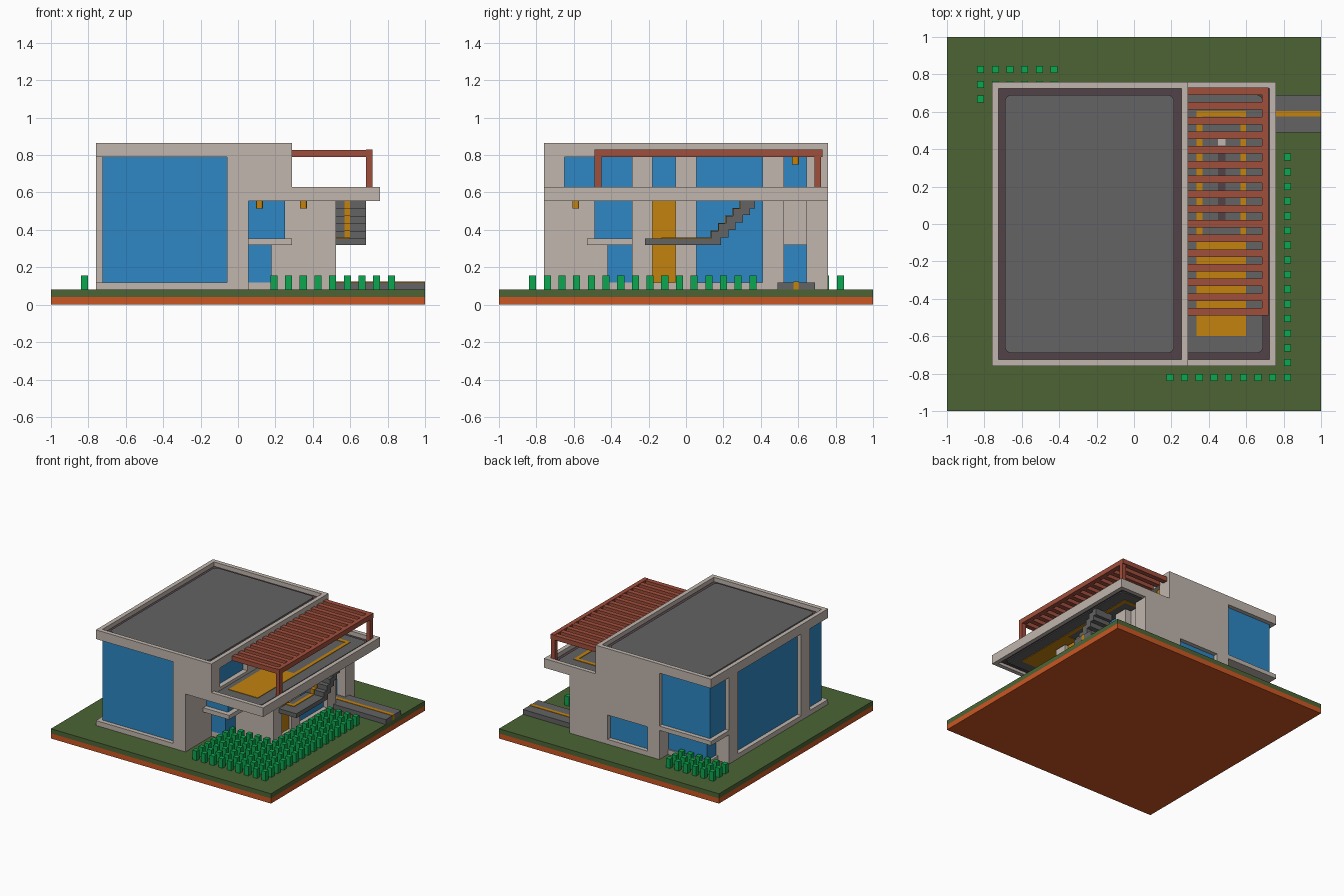
import bpy
import bmesh

default = bpy.data.objects.get("Cube")
if default:
    bpy.data.objects.remove(default, do_unlink=True)


def material(name, red, green, blue):
    def linear(c):
        c /= 255
        return c / 12.92 if c < 0.04 else ((c + 0.055) / 1.055) ** 2.4
    colour = (linear(red), linear(green), linear(blue), 1)
    mat = bpy.data.materials.new(name)
    mat.use_nodes = True
    mat.diffuse_color = colour
    mat.node_tree.nodes["Principled BSDF"].inputs["Base Color"].default_value = colour
    return mat


WALL = material("warm grey plaster", 192, 182, 173)
GLASS = material("blue glass", 45, 135, 196)
GRASS = material("grass green", 76, 100, 53)
EARTH = material("orange earth", 203, 86, 35)
PAVING = material("dark grey paving", 99, 99, 99)
GUTTER = material("dark plum gutter", 82, 66, 72)
OCHRE = material("ochre accent", 194, 130, 14)
TIMBER = material("red timber", 160, 78, 60)
LEAF = material("hedge green", 12, 166, 78)

# Shared storey heights and outline planes
LAWN, BASE, MID, MID_TOP = 0.08, 0.12, 0.32, 0.355
SLAB, DECK, EAVE, TOP = 0.555, 0.63, 0.79, 0.865
OUT, RIM = 0.76, 0.725
HOUSE, WING, CORE = 0.29, 0.525, 0.055


def boxes(name, mat, extents, corner=0):
    """One object made from axis-aligned boxes, optionally with rounded plan corners."""
    bm = bmesh.new()
    for x, y, z in extents:
        verts = bmesh.ops.create_cube(bm, size=1)["verts"]
        for v in verts:
            v.co = [span[1] if c > 0 else span[0] for c, span in zip(v.co, (x, y, z))]
    if corner:
        upright = [e for e in bm.edges if abs(e.verts[0].co.z - e.verts[1].co.z) > 0.001]
        bmesh.ops.bevel(bm, geom=upright, offset=corner, segments=4, profile=0.5, affect='EDGES')
    mesh = bpy.data.meshes.new(name)
    bm.to_mesh(mesh)
    bm.free()
    mesh.materials.append(mat)
    obj = bpy.data.objects.new(name, mesh)
    bpy.context.collection.objects.link(obj)
    return obj


def box(name, mat, x, y, z, corner=0):
    return boxes(name, mat, [(x, y, z)], corner)


# Plot
box("earth_layer", EARTH, (-1, 1), (-1, 1), (0, 0.042))
box("lawn", GRASS, (-1, 1), (-1, 1), (0.042, LAWN))
box("driveway", PAVING, (0.4, 1), (0.49, 0.69), (LAWN, BASE))
box("driveway_stripe", OCHRE, (0.4, 1.001), (0.575, 0.605), (LAWN, BASE + 0.003))

# Foundations
box("main_foundation", WALL, (-OUT, CORE), (-OUT, WING), (LAWN, BASE))
box("wing_foundation", WALL, (0, WING), (-HOUSE, OUT), (LAWN, BASE))
box("bay_foundation", WALL, (0, 0.18), (-0.42, 0), (LAWN, BASE))
box("corner_foundation", WALL, (-0.66, 0), (0, 0.65), (LAWN, BASE))

# Glazed volumes
box("main_glazing", GLASS, (-RIM, 0), (-RIM, 0.48), (BASE, EAVE))
box("corner_upper_glazing", GLASS, (-RIM, -0.2), (0.4, RIM), (MID_TOP, EAVE))
box("corner_lower_glazing", GLASS, (-0.64, -0.2), (0.4, 0.64), (BASE, MID))
box("bay_upper_glazing", GLASS, (0, 0.25), (-0.49, -0.2), (MID_TOP, SLAB))
box("bay_lower_glazing", GLASS, (0, 0.18), (-0.42, -0.2), (BASE, MID))
box("upper_side_glazing", GLASS, (0, 0.25), (-0.7, 0.48), (DECK, EAVE))
box("wing_glazing", GLASS, (0.2, 0.49), (0, 0.48), (BASE, SLAB))
box("back_window", GLASS, (-0.2, 0.2), (0.6, RIM), (BASE, MID))
box("upper_porch_glazing", GLASS, (0, 0.18), (0.5, 0.7), (DECK, EAVE))
box("porch_glazing", GLASS, (0.2, 0.45), (0.5, 0.7), (BASE, MID))
box("porch_panel", WALL, (0.2, 0.47), (0.5, 0.7), (MID, SLAB))
box("entrance_door", OCHRE, (0.3, 0.5), (-0.2, 0), (BASE, SLAB))

# Mid-level balcony slabs
box("bay_balcony", WALL, (0, HOUSE), (-0.53, -0.2), (MID, MID_TOP))
box("corner_balcony", WALL, (-OUT, -0.2), (0.45, OUT), (MID, MID_TOP))

# Walls and piers
box("front_pier", WALL, (-0.06, CORE), (-OUT, -0.2), (LAWN, EAVE))
box("front_upper_wall", WALL, (-0.06, HOUSE), (-OUT, -0.65), (SLAB, EAVE))
for side, (low, high) in (("front", (-WING, -0.41)), ("back", (0.41, WING))):
    box("left_pier_" + side, WALL, (-OUT, -0.6), (low, high), (LAWN, EAVE))
box("wing_front_wall", WALL, (0, WING), (-HOUSE, -0.18), (LAWN, SLAB))
for span in ((-HOUSE, -0.18), (-CORE, CORE), (0.41, WING), (0.645, OUT)):
    box("upper_pier", WALL, (0.1, HOUSE), span, (SLAB, EAVE))
    box("wing_pier", WALL, (0.3, WING), span, (LAWN, SLAB))
boxes("back_wall", WALL, [
    ((-HOUSE, -0.18), (0.5, OUT), (LAWN, EAVE)),
    ((-0.18, 0.18), (0.68, OUT), (LAWN, BASE)),
    ((-0.18, 0.18), (0.68, OUT), (MID, EAVE)),
    ((0.18, HOUSE), (0.68, OUT), (LAWN, EAVE)),
    ((HOUSE, WING), (0.68, OUT), (LAWN, SLAB)),
])

# Flat roof with parapet, gutter and paved panel
INNER = 0.255
box("roof_slab", WALL, (-OUT, HOUSE), (-OUT, OUT), (EAVE, 0.815))
boxes("roof_parapet", WALL, [
    ((-OUT, -RIM), (-OUT, OUT), (EAVE, TOP)),
    ((INNER, HOUSE), (-OUT, OUT), (EAVE, TOP)),
    ((-RIM, INNER), (-OUT, -RIM), (EAVE, TOP)),
    ((-RIM, INNER), (RIM, OUT), (EAVE, TOP)),
])
box("roof_gutter", GUTTER, (-RIM, INNER), (-RIM, RIM), (0.81, 0.83))
box("roof_panel", PAVING, (-0.69, 0.215), (-0.69, 0.69), (0.82, 0.845), corner=0.035)

# Terrace
boxes("terrace_rim", WALL, [
    ((RIM, OUT), (-OUT, OUT), (SLAB, DECK)),
    ((0.2, RIM), (-OUT, -RIM), (SLAB, DECK)),
    ((0.2, RIM), (RIM, OUT), (SLAB, DECK)),
    ((0, HOUSE), (-OUT, OUT), (SLAB, DECK)),
])
box("terrace_gutter", GUTTER, (0.25, RIM), (-RIM, RIM), (0.578, 0.595))
box("terrace_panel", PAVING, (0.2, 0.69), (-0.69, 0.69), (0.57, 0.605), corner=0.035)
boxes("terrace_path", OCHRE, [
    ((0.335, 0.6), (-0.6, -0.09), (0.566, 0.609)),
    ((0.335, 0.365), (-0.09, 0.605), (0.566, 0.609)),
    ((0.57, 0.6), (-0.09, 0.605), (0.566, 0.609)),
    ((0.365, 0.57), (0.575, 0.605), (0.566, 0.609)),
])
box("terrace_inlay", GUTTER, (0.45, 0.49), (0, 0.4), (0.603, 0.609))
box("terrace_marker", WALL, (0.45, 0.49), (0.42, 0.46), (0.603, 0.609))

# Pergola
POST = (0.685, 0.72)
slats = [-0.47 + i * 0.0787 for i in range(16)]
boxes("pergola_slats", TIMBER, [((HOUSE, 0.7), (y - 0.02, y + 0.02), (EAVE, 0.828)) for y in slats])
box("pergola_beam", TIMBER, POST, (-0.49, 0.73), (EAVE, 0.83))
for y in (-0.47, 0.705):
    box("pergola_post", TIMBER, POST, (y - 0.018, y + 0.018), (0.6, EAVE))

# Outside stair with a runner
WIDTH, RUNNER = (WING, 0.685), (0.57, 0.6)
box("stair_landing", PAVING, WIDTH, (-0.22, 0.175), (MID, MID_TOP))
steps = [((0.135 + i * 0.039, 0.187 + i * 0.039), (MID + i * 0.04, 0.394 + i * 0.04))
         for i in range(5)]
steps.append(((0.33, 0.37), (0.515, 0.575)))
boxes("stair_steps", PAVING, [(WIDTH, y, z) for y, z in steps])
boxes("stair_runner", OCHRE, [
    (RUNNER, (y[0] - 0.004, y[1] - 0.004), (z[0] + 0.03, z[1] + 0.004)) for y, z in steps])
boxes("landing_runner", OCHRE, [
    (RUNNER, (-0.13, 0.17), (MID_TOP - 0.003, MID_TOP + 0.004)),
    ((WING, 0.6), (-0.13, -0.1), (MID_TOP - 0.003, MID_TOP + 0.004)),
])

# Ceiling lamps
for x, y, z in ((0.115, -0.59, SLAB), (0.35, -0.59, SLAB), (0.235, 0.585, EAVE)):
    box("ceiling_lamp", OCHRE, (x - 0.018, x + 0.018), (y - 0.018, y + 0.018),
        (z - 0.04, z + 0.015), corner=0.01)


# Hedges planted on a regular grid
def hedge(name, places):
    half = 0.019
    boxes(name, LEAF, [((x - half, x + half), (y - half, y + half), (LAWN - 0.01, 0.157))
                       for x, y in places])


PITCH = 0.0785
columns = [0.82 - i * PITCH for i in range(9)]
rows = [-0.82 + i * PITCH for i in range(16)]
hedge("front_hedge", [(x, y) for x in columns for y in rows if x > 0.56 or y < -0.32])
hedge("back_hedge", [(-0.82 + i * PITCH, 0.825 - j * PITCH) for i in range(6) for j in range(3)])
